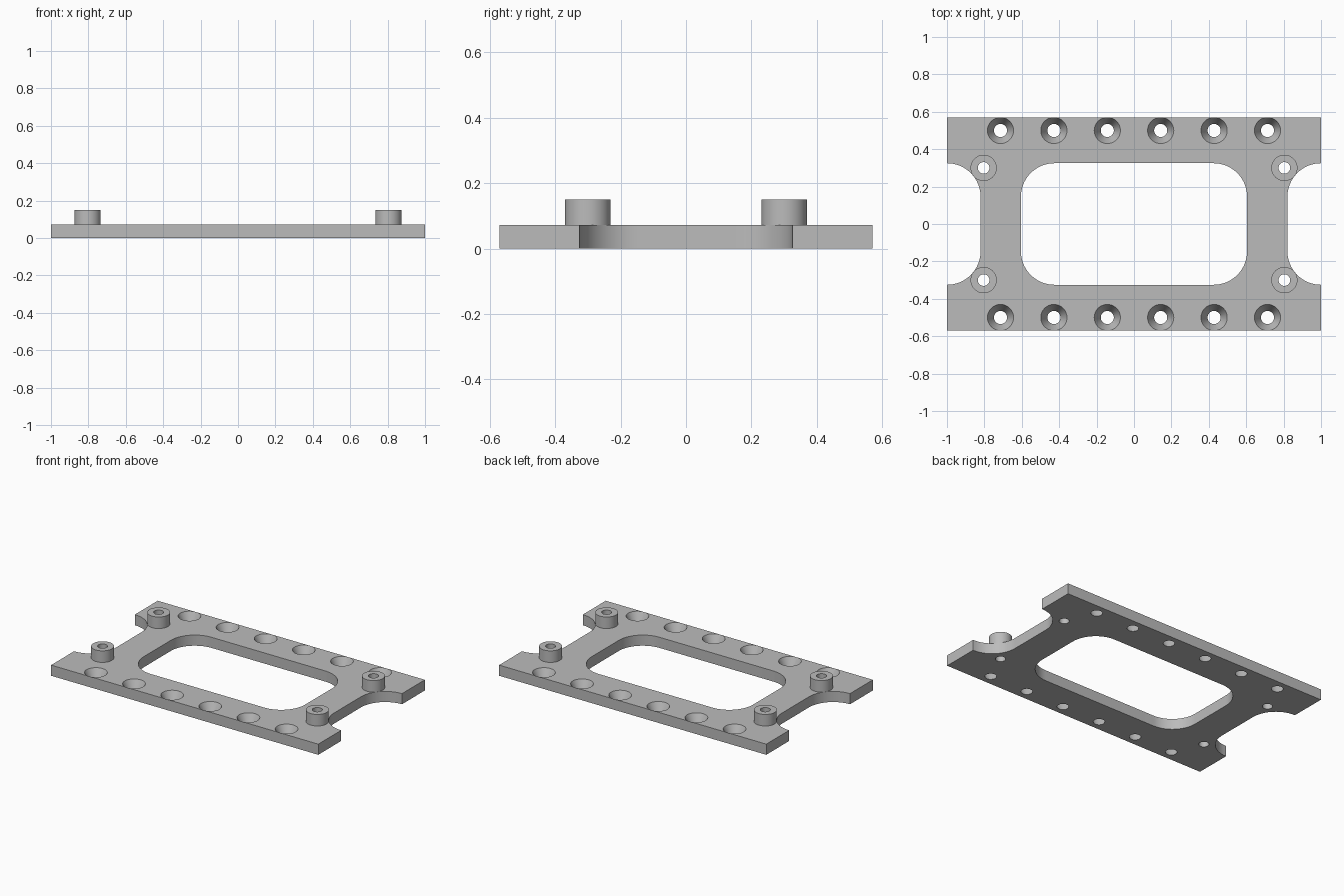
import bpy, bmesh
from math import cos, sin, pi, radians

cube = bpy.data.objects.get("Cube")
if cube:
    bpy.data.objects.remove(cube, do_unlink=True)

THICK, TOP = 0.072, 0.15
HALF_Y = 0.57
OPEN_Y, CORNER = 0.325, 0.18
BOSS_X, BOSS_Y, BOSS_R, BORE_R = 0.804, 0.30, 0.07, 0.031
SEG = 48

grey = bpy.data.materials.new("machined grey")
grey.use_nodes = True
colour = (0.5, 0.5, 0.5, 1)
grey.diffuse_color = colour
grey.node_tree.nodes["Principled BSDF"].inputs["Base Color"].default_value = colour


def make_object(name, bm):
    bmesh.ops.recalc_face_normals(bm, faces=bm.faces)
    mesh = bpy.data.meshes.new(name)
    bm.to_mesh(mesh)
    bm.free()
    mesh.materials.append(grey)
    obj = bpy.data.objects.new(name, mesh)
    bpy.context.collection.objects.link(obj)
    return obj


def activate(obj):
    bpy.ops.object.select_all(action='DESELECT')
    obj.select_set(True)
    bpy.context.view_layer.objects.active = obj


def arc(cx, cy, r, start, end, n=16):
    return [(cx + r * cos(radians(start + (end - start) * i / n)),
             cy + r * sin(radians(start + (end - start) * i / n))) for i in range(n + 1)]


def prism(bm, outline, z0, z1):
    low = [bm.verts.new((x, y, z0)) for x, y in outline]
    high = [bm.verts.new((x, y, z1)) for x, y in outline]
    bm.faces.new(low[::-1])
    bm.faces.new(high)
    for i in range(len(low)):
        j = (i + 1) % len(low)
        bm.faces.new((low[i], low[j], high[j], high[i]))


def loft(bm, rings, cx, cy, caps):
    """Round solid through (radius, z) rings, closed by caps or on itself."""
    loops = [[bm.verts.new((cx + r * cos(2 * pi * i / SEG), cy + r * sin(2 * pi * i / SEG), z))
              for i in range(SEG)] for r, z in rings]
    for a, b in zip(loops, loops[1:]):
        for i in range(SEG):
            j = (i + 1) % SEG
            bm.faces.new((a[i], a[j], b[j], b[i]))
    if caps:
        bm.faces.new(loops[0][::-1])
        bm.faces.new(loops[-1])


# Plate outline with a rounded notch in each end
notch_y = OPEN_Y - CORNER
right = [(1, -HALF_Y)]
right += arc(1, -notch_y, CORNER, 270, 180)
right += arc(1, notch_y, CORNER, 180, 90)
right += [(1, HALF_Y)]
bm = bmesh.new()
prism(bm, right + [(-x, -y) for x, y in right], 0, THICK)
plate = make_object("base_plate", bm)

# Cutters: rounded window, tapered screw holes, boss bores
bm = bmesh.new()
wx = 0.605 - CORNER
window = []
for sx, sy, a in ((1, 1, 0), (-1, 1, 90), (-1, -1, 180), (1, -1, 270)):
    window += arc(sx * wx, sy * notch_y, CORNER, a, a + 90)
prism(bm, window, -0.1, 0.2)
wide, narrow = 0.07, 0.035
flare = (wide - narrow) / THICK * 0.01
for sy in (-1, 1):
    for i in range(6):
        loft(bm, [(narrow - flare, -0.01), (wide + flare, THICK + 0.01)],
             (i - 2.5) * 0.2855, sy * 0.5, True)
    for sx in (-1, 1):
        loft(bm, [(BORE_R, -0.1), (BORE_R, 0.2)], sx * BOSS_X, sy * BOSS_Y, True)
cutter = make_object("cutter", bm)
cutter.hide_render = True

cut = plate.modifiers.new("openings", 'BOOLEAN')
cut.operation = 'DIFFERENCE'
cut.solver = 'EXACT'
cut.object = cutter
activate(plate)
bpy.ops.object.modifier_apply(modifier=cut.name)
bpy.data.objects.remove(cutter, do_unlink=True)
bpy.ops.object.shade_smooth_by_angle(angle=radians(30))

# Four hollow standoffs resting on the plate
for sx, side in ((-1, "right"), (1, "left")):
    for sy, end in ((-1, "front"), (1, "back")):
        bm = bmesh.new()
        loft(bm, [(BOSS_R, THICK), (BOSS_R, TOP), (BORE_R, TOP), (BORE_R, THICK)],
             sx * BOSS_X, sy * BOSS_Y, False)
        activate(make_object(f"standoff_{end}_{side}", bm))
        bpy.ops.object.shade_smooth_by_angle(angle=radians(30))
